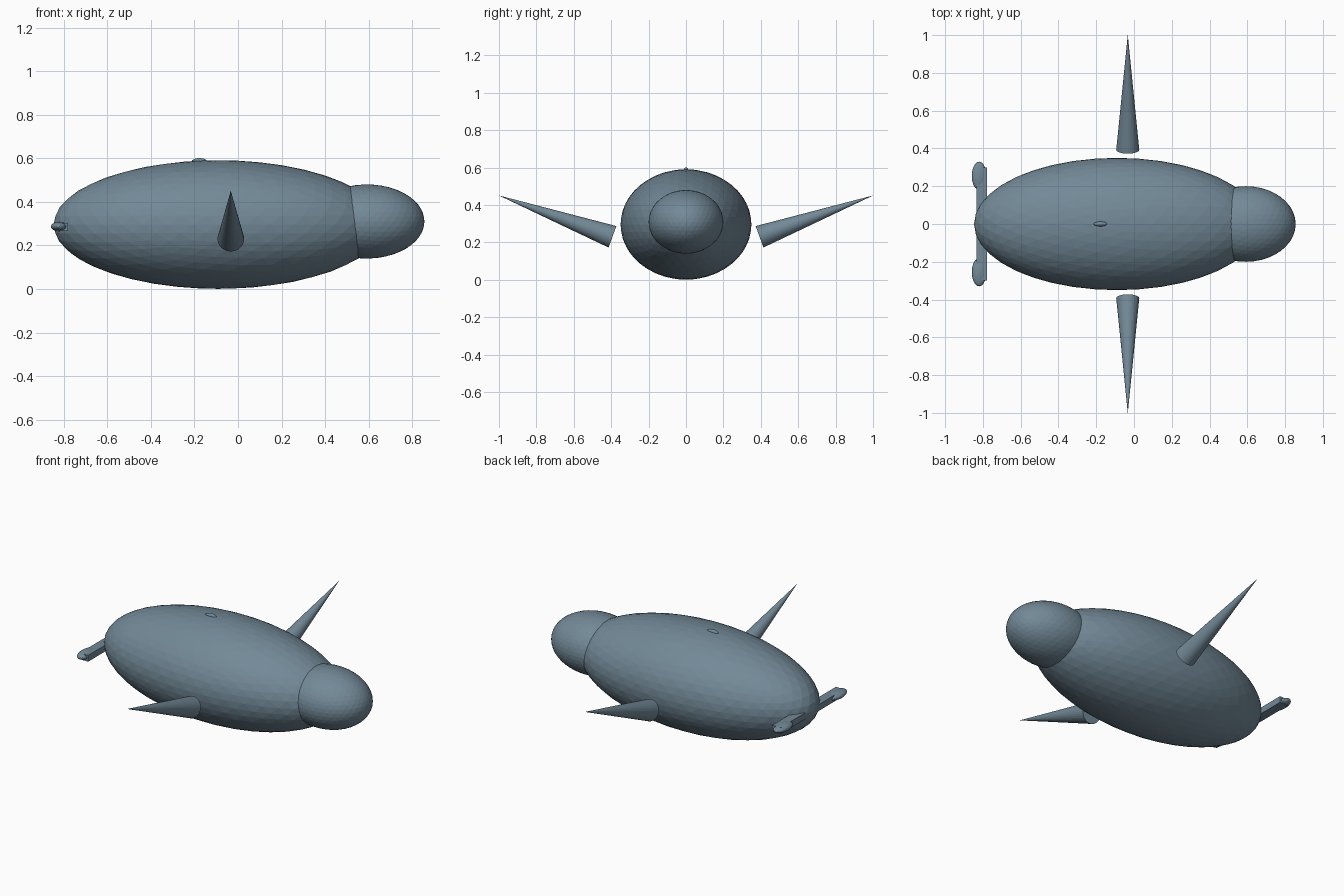
import bpy
from math import radians, cos, sin

if "Cube" in bpy.data.objects:
    bpy.data.objects.remove(bpy.data.objects["Cube"])

# Slate blue skin shared by all parts
slate = bpy.data.materials.new("slate_blue")
slate.diffuse_color = (0.17, 0.25, 0.31, 1)
slate.use_nodes = True
slate.node_tree.nodes["Principled BSDF"].inputs["Base Color"].default_value = slate.diffuse_color


def finish(name, scale=(1, 1, 1)):
    ob = bpy.context.object
    ob.name = name
    ob.scale = scale
    bpy.ops.object.transform_apply(location=False, rotation=False, scale=True)
    ob.data.materials.append(slate)


def ellipsoid(name, center, radii, detail=4):
    bpy.ops.mesh.primitive_ico_sphere_add(subdivisions=detail, radius=1, location=center)
    finish(name, radii)


# Main body and overlapping head
ellipsoid("body", (-0.09, 0, 0.296), (0.757, 0.35, 0.295))
ellipsoid("head", (0.592, 0, 0.31), (0.264, 0.20, 0.17))

# Small raised blowhole on the back
ellipsoid("blowhole", (-0.177, 0, 0.584), (0.037, 0.013, 0.017), 3)

# Tail crossbar
bpy.ops.mesh.primitive_cube_add(size=1, location=(-0.807, 0, 0.285))
finish("tail_bar", (0.055, 0.60, 0.038))

# Mirrored side fins and tail flukes
fin_length, tilt = 0.647, radians(20)
for side, label in ((1, "left"), (-1, "right")):
    mid_y = 0.393 + cos(tilt) * fin_length / 2
    mid_z = 0.23 + sin(tilt) * fin_length / 2
    bpy.ops.mesh.primitive_cone_add(
        vertices=32, radius1=0.061, radius2=0, depth=fin_length,
        location=(-0.033, side * mid_y, mid_z),
        rotation=(-side * (radians(90) - tilt), 0, 0))
    finish(label + "_fin")
    ellipsoid(label + "_fluke", (-0.82, side * 0.255, 0.287), (0.039, 0.075, 0.022), 3)
